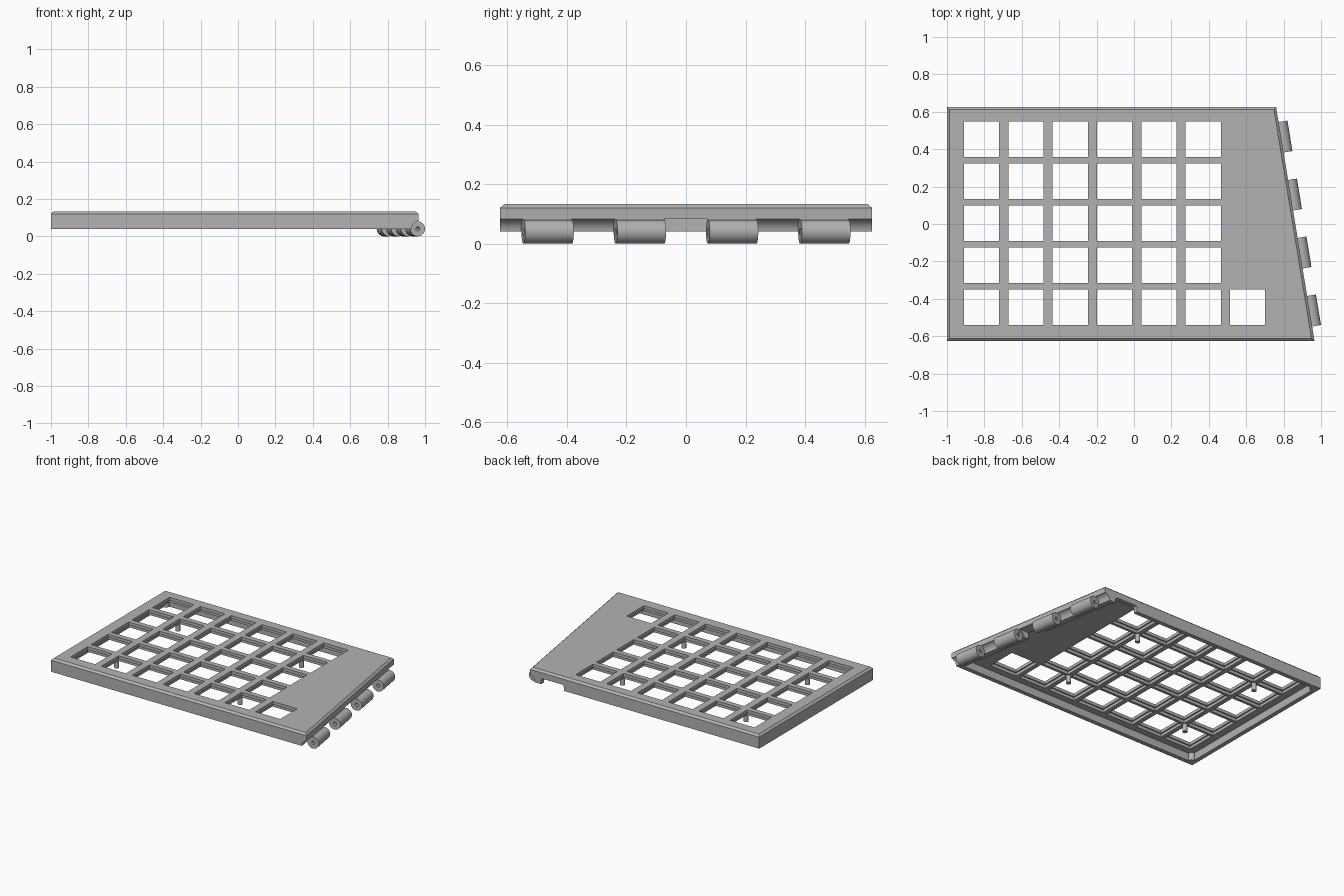
import bpy, bmesh, math
from mathutils import Matrix, Vector

if "Cube" in bpy.data.objects:
    bpy.data.objects.remove(bpy.data.objects["Cube"], do_unlink=True)

grey = bpy.data.materials.new("plain grey")
grey.use_nodes = True
grey.diffuse_color = (0.45, 0.45, 0.45, 1)
grey.node_tree.nodes["Principled BSDF"].inputs["Base Color"].default_value = grey.diffuse_color

SLOPE = 0.164                      # slant of the hinge edge
ANGLE = math.atan(SLOPE)
AXIS_Z, KNUCKLE_R = 0.04, 0.04
FLOOR, PLATE, TOP = 0.04, 0.092, 0.133
CENTRES = (-0.465, -0.155, 0.155, 0.465)


def finish(name, bm):
    bmesh.ops.recalc_face_normals(bm, faces=bm.faces)
    mesh = bpy.data.meshes.new(name)
    bm.to_mesh(mesh)
    bm.free()
    obj = bpy.data.objects.new(name, mesh)
    bpy.context.collection.objects.link(obj)
    mesh.materials.append(grey)
    return obj


def edge_x(y):
    return 0.8625 - SLOPE * y


def outline(inset, hinge_inset):
    """Four-sided plan with one slanted side."""
    y = 0.625 - inset
    return [(inset - 1, -y), (edge_x(-y) - hinge_inset, -y),
            (edge_x(y) - hinge_inset, y), (inset - 1, y)]


def loft(name, levels):
    bm = bmesh.new()
    rings = [[bm.verts.new((x, y, z)) for x, y in plan] for plan, z in levels]
    for low, high in zip(rings, rings[1:]):
        for i in range(len(low)):
            j = (i + 1) % len(low)
            bm.faces.new((low[i], low[j], high[j], high[i]))
    bm.faces.new(rings[0][::-1])
    bm.faces.new(rings[-1])
    return finish(name, bm)


def add_box(bm, x0, x1, y0, y1, z0, z1):
    place = Matrix.Translation(((x0 + x1) / 2, (y0 + y1) / 2, (z0 + z1) / 2))
    bmesh.ops.create_cube(bm, size=1, matrix=place @ Matrix.Diagonal((x1 - x0, y1 - y0, z1 - z0, 1)))


def along_hinge(y):
    return (Matrix.Translation((edge_x(y) + 0.008, y, AXIS_Z))
            @ Matrix.Rotation(ANGLE, 4, 'Z') @ Matrix.Rotation(math.pi / 2, 4, 'X'))


def add_rod(bm, radius, depth, matrix):
    bmesh.ops.create_cone(bm, cap_ends=True, segments=32, radius1=radius,
                          radius2=radius, depth=depth, matrix=matrix)


def cut(target, cutter):
    cutter.hide_render = True
    mod = target.modifiers.new("cut", 'BOOLEAN')
    mod.operation, mod.solver, mod.object = 'DIFFERENCE', 'EXACT', cutter
    bpy.context.view_layer.objects.active = target
    bpy.ops.object.modifier_apply(modifier=mod.name)
    bpy.data.objects.remove(cutter, do_unlink=True)


def smooth(obj):
    bpy.ops.object.select_all(action='DESELECT')
    obj.select_set(True)
    bpy.context.view_layer.objects.active = obj
    bpy.ops.object.shade_smooth_by_angle(angle=math.radians(30))


# Hollow case with a chamfered top rim and a thick wall on the hinge side
case = loft("case", [(outline(0, 0), FLOOR), (outline(0, 0), TOP - 0.013),
                     (outline(0.014, 0.014), TOP)])
cut(case, loft("cavity", [(outline(0.03, 0.075), -0.1), (outline(0.03, 0.075), PLATE)]))

# Key openings, with a wider clip pocket under each
keys = [(col, row) for col in range(6) for row in range(5)] + [(6, 0)]
for half, low, high in ((0.094, 0.0, 0.3), (0.103, 0.0, 0.112)):
    bm = bmesh.new()
    for col, row in keys:
        x, y = -0.815 + 0.237 * col, -0.445 + 0.2245 * row
        add_box(bm, x - half, x + half, y - half, y + half, low, high)
    cut(case, finish("key_cutter", bm))

# Round clearance between the hinge knuckles
stops = [-0.8] + list(CENTRES) + [0.8]
bm = bmesh.new()
for a, b in zip(stops, stops[1:]):
    start = a + 0.082 if a > -0.8 else a
    end = b - 0.082 if b < 0.8 else b
    add_rod(bm, 0.044, (end - start) / math.cos(ANGLE), along_hinge((start + end) / 2))
cut(case, finish("clearance_cutter", bm))

# Cable openings in the hinge wall and the back wall
bm = bmesh.new()
add_box(bm, 0.6, 1.1, -0.073, 0.073, -0.1, 0.084)
cut(case, finish("hinge_wall_opening", bm))
bm = bmesh.new()
add_box(bm, 0.5, 0.675, 0.56, 0.7, -0.1, 0.08)
bmesh.ops.bevel(bm, geom=[e for e in bm.edges if abs((e.verts[0].co - e.verts[1].co).y) > 0.1],
                offset=0.015, segments=4, affect='EDGES', profile=0.5)
cut(case, finish("back_wall_opening", bm))
smooth(case)

# Hinge knuckles with a pin hole
for i, y in enumerate(CENTRES):
    bm = bmesh.new()
    add_rod(bm, KNUCKLE_R, 0.163 / math.cos(ANGLE), along_hinge(y))
    knuckle = finish(f"hinge_knuckle_{i + 1}", bm)
    bm = bmesh.new()
    add_rod(bm, 0.011, 0.3, along_hinge(y))
    cut(knuckle, finish("pin_cutter", bm))
    smooth(knuckle)

# Support posts under the plate, and bosses in the outer corners
for name, radius, xs, y_off in (("support_post", 0.016, (-0.697, 0.252), 0.336),
                                ("corner_boss", 0.024, (-0.968,), 0.593)):
    for x in xs:
        for y in (-y_off, y_off):
            bm = bmesh.new()
            add_rod(bm, radius, 0.065, Matrix.Translation((x, y, FLOOR + 0.0325)))
            smooth(finish(name, bm))
